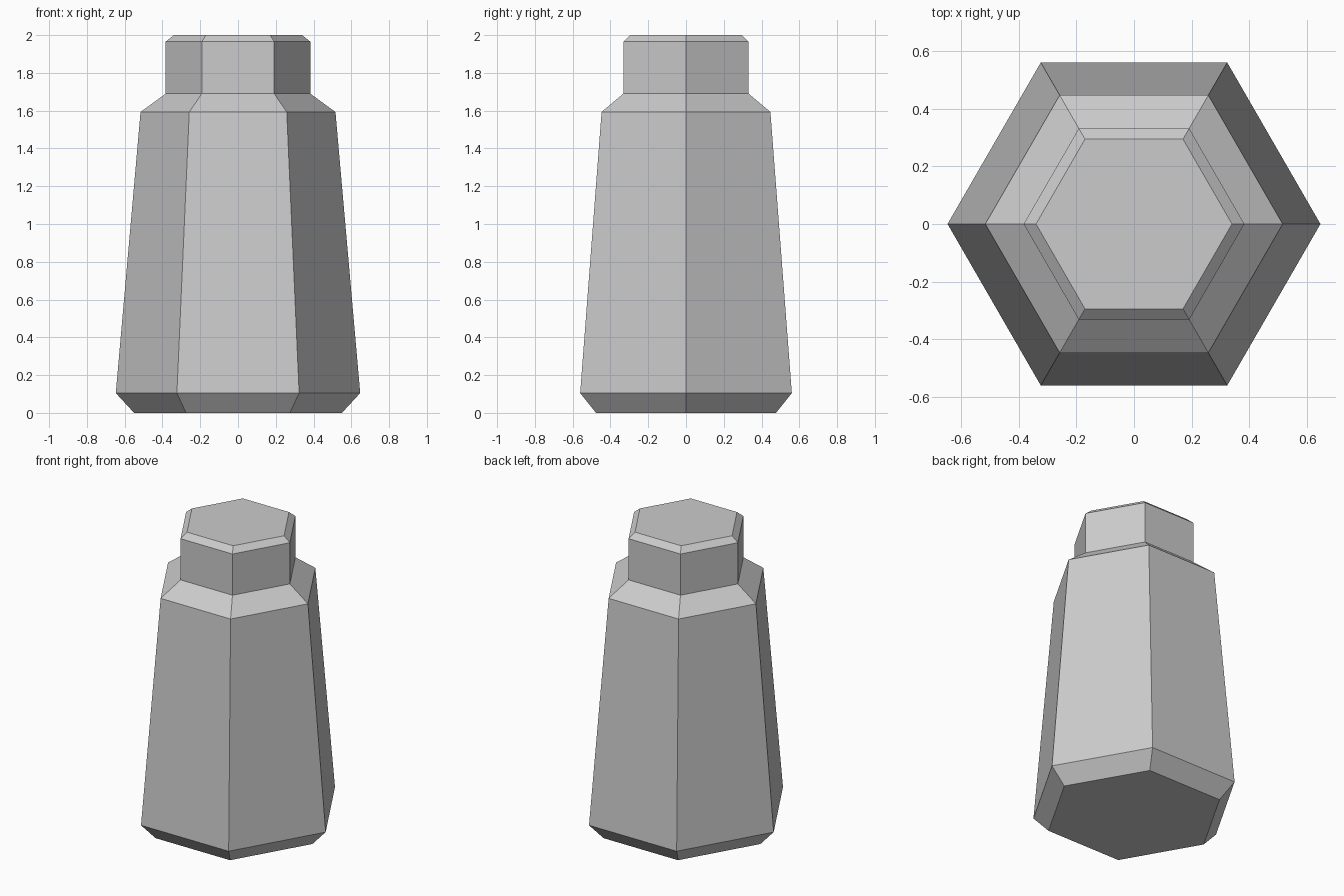
import bpy, bmesh
from math import cos, sin, tau

cube = bpy.data.objects.get("Cube")
if cube:
    bpy.data.objects.remove(cube, do_unlink=True)

grey = bpy.data.materials.new("light_grey")
grey.use_nodes = True
colour = (0.6, 0.6, 0.6, 1)
grey.diffuse_color = colour
grey.node_tree.nodes["Principled BSDF"].inputs["Base Color"].default_value = colour

SIDES = 6


def lathe(name, profile):
    """Closed flat-sided solid from (radius, height) rings."""
    bm = bmesh.new()
    rings = [[bm.verts.new((r * cos(tau * i / SIDES), r * sin(tau * i / SIDES), z))
              for i in range(SIDES)] for r, z in profile]
    for low, high in zip(rings, rings[1:]):
        for i in range(SIDES):
            j = (i + 1) % SIDES
            bm.faces.new((low[i], low[j], high[j], high[i]))
    bm.faces.new(rings[0][::-1])
    bm.faces.new(rings[-1])
    mesh = bpy.data.meshes.new(name)
    bm.to_mesh(mesh)
    bm.free()
    mesh.materials.append(grey)
    obj = bpy.data.objects.new(name, mesh)
    bpy.context.collection.objects.link(obj)
    return obj


# Bevelled foot, tapered body, sloped shoulder, neck and bevelled cap
lathe("hexagonal_bottle", [
    (0.55, 0), (0.647, 0.105), (0.516, 1.593),
    (0.383, 1.69), (0.383, 1.965), (0.34, 2),
])
